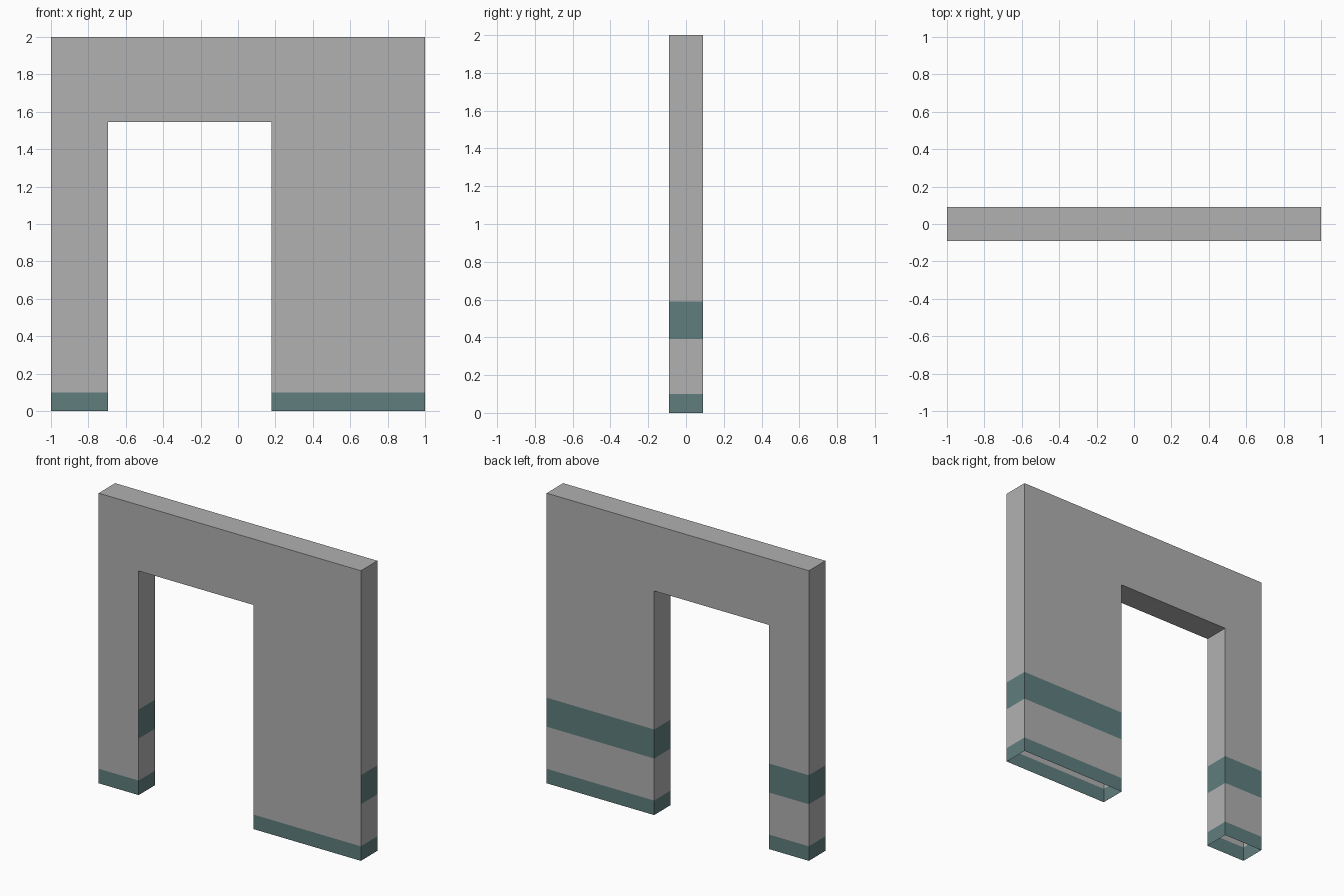
import bpy, bmesh

if "Cube" in bpy.data.objects:
    bpy.data.objects.remove(bpy.data.objects["Cube"])

# Grid lines of the wall: door jambs in x, paint bands and door head in z
XS = [-1.0, -0.695, 0.18, 1.0]
ZS = [0.0, 0.10, 0.39, 0.59, 1.545, 2.0]
HALF = 0.09


def material(name, rgb):
    m = bpy.data.materials.new(name)
    m.diffuse_color = (*rgb, 1.0)
    m.use_nodes = True
    m.node_tree.nodes["Principled BSDF"].inputs["Base Color"].default_value = m.diffuse_color
    return m


def solid(i, k):
    """True where the wall exists; the doorway is the middle column below the head."""
    if not (0 <= i < len(XS) - 1 and 0 <= k < len(ZS) - 1):
        return False
    return i != 1 or k == len(ZS) - 2


bm = bmesh.new()


def quad(*pts):
    return bm.faces.new([bm.verts.new(p) for p in pts])


for i in range(len(XS) - 1):
    for k in range(len(ZS) - 1):
        if not solid(i, k):
            continue
        x0, x1, z0, z1 = XS[i], XS[i + 1], ZS[k], ZS[k + 1]
        a, b = -HALF, HALF
        # Front and back skins
        front = quad((x0, a, z0), (x1, a, z0), (x1, a, z1), (x0, a, z1))
        others = [quad((x1, b, z0), (x0, b, z0), (x0, b, z1), (x1, b, z1))]
        # Ends, jambs, top and door head; the feet stay open underneath
        if not solid(i - 1, k):
            others.append(quad((x0, b, z0), (x0, a, z0), (x0, a, z1), (x0, b, z1)))
        if not solid(i + 1, k):
            others.append(quad((x1, a, z0), (x1, b, z0), (x1, b, z1), (x1, a, z1)))
        if not solid(i, k + 1):
            others.append(quad((x0, a, z1), (x1, a, z1), (x1, b, z1), (x0, b, z1)))
        if k > 0 and not solid(i, k - 1):
            others.append(quad((x0, b, z0), (x1, b, z0), (x1, a, z0), (x0, a, z0)))
        # Skirting band all round, upper band everywhere but the front
        front.material_index = 1 if k == 0 else 0
        for f in others:
            f.material_index = 1 if k in (0, 2) else 0

bmesh.ops.remove_doubles(bm, verts=bm.verts[:], dist=1e-4)

mesh = bpy.data.meshes.new("doorway_wall")
bm.to_mesh(mesh)
bm.free()
mesh.materials.append(material("wall grey", (0.44, 0.44, 0.44)))
mesh.materials.append(material("band teal", (0.117, 0.21, 0.208)))
wall = bpy.data.objects.new("doorway_wall", mesh)
bpy.context.collection.objects.link(wall)
